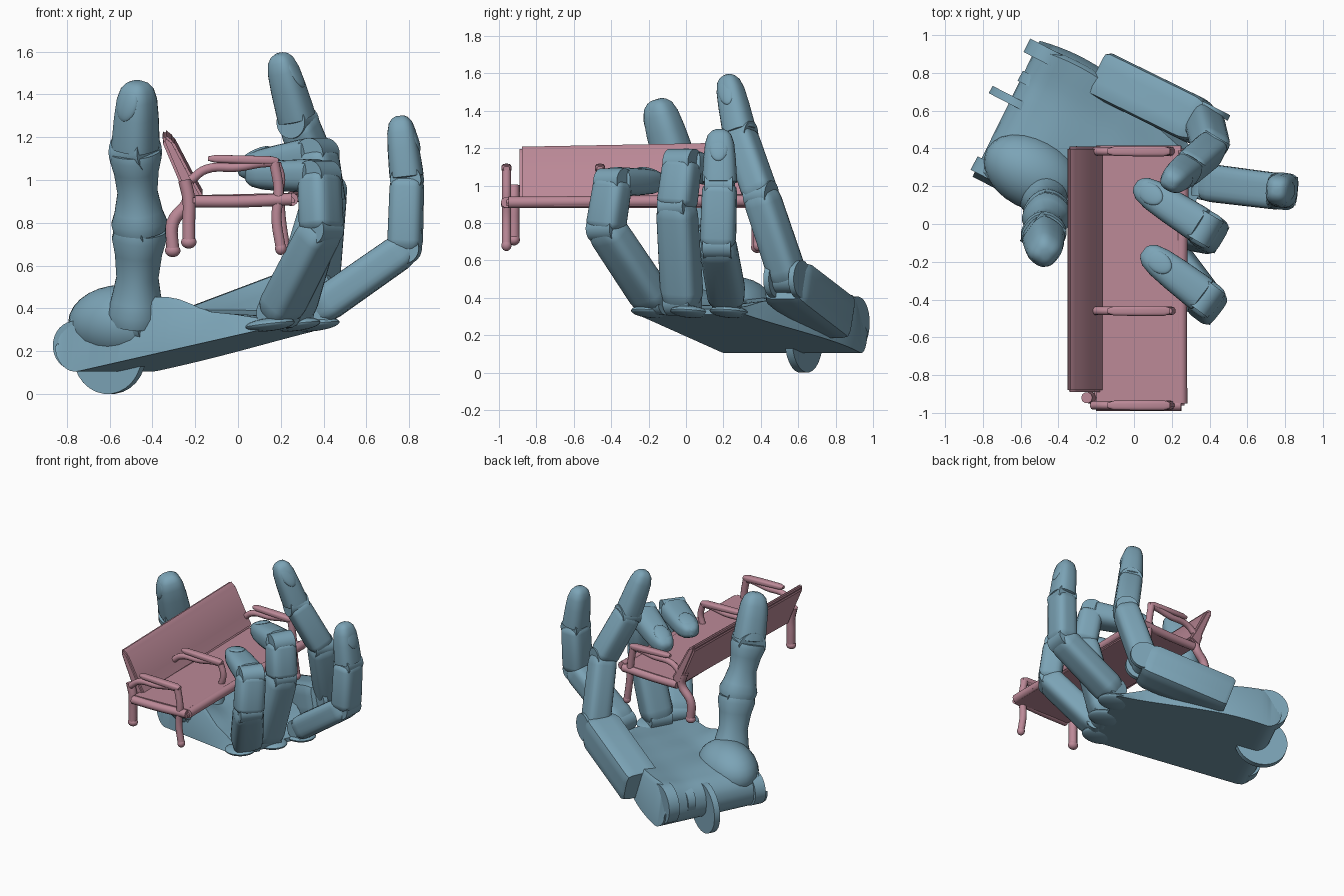
import bpy, bmesh, math
from mathutils import Vector as V

if "Cube" in bpy.data.objects:
    bpy.data.objects.remove(bpy.data.objects["Cube"])


def material(name, col):
    m = bpy.data.materials.new(name)
    m.diffuse_color = (*col, 1)
    m.use_nodes = True
    m.node_tree.nodes["Principled BSDF"].inputs["Base Color"].default_value = m.diffuse_color
    return m


BLUE = material("hand_blue", (0.20, 0.37, 0.47))
ROSE = material("bench_rose", (0.50, 0.25, 0.31))


def finish(name, bm, mat, angle=35):
    bmesh.ops.recalc_face_normals(bm, faces=bm.faces)
    me = bpy.data.meshes.new(name)
    bm.to_mesh(me)
    bm.free()
    ob = bpy.data.objects.new(name, me)
    bpy.context.collection.objects.link(ob)
    me.materials.append(mat)
    bpy.ops.object.select_all(action='DESELECT')
    ob.select_set(True)
    bpy.context.view_layer.objects.active = ob
    bpy.ops.object.shade_smooth_by_angle(angle=math.radians(angle))
    return ob


def loft(name, p, q, side, secs, w, h, power=2.0, mat=BLUE, n=28):
    """Superellipse sections (t, scale) strung from p to q; w lies along side."""
    p, q = V(p), V(q)
    d = (q - p).normalized()
    s = V(side)
    s = (s - d * s.dot(d)).normalized()
    up = s.cross(d)
    bm = bmesh.new()
    rings = []
    for t, k in secs:
        ring = []
        for i in range(n):
            a = 2 * math.pi * (i + 0.5) / n
            c, z = math.cos(a), math.sin(a)
            r = (abs(c) ** power + abs(z) ** power) ** (-1 / power)
            ring.append(bm.verts.new(p.lerp(q, t) + s * (c * r * w * k) + up * (z * r * h * k)))
        rings.append(ring)
    for a, b in zip(rings, rings[1:]):
        for i in range(n):
            bm.faces.new((a[i], a[(i + 1) % n], b[(i + 1) % n], b[i]))
    bm.faces.new(rings[0])
    bm.faces.new(rings[-1])
    return finish(name, bm, mat)


def disc(name, c, axis, r, half):
    c, axis = V(c), V(axis).normalized()
    return loft(name, c - axis * half, c + axis * half, (0, 0, 1), [(0, 1), (1, 1)], r, r)


def ellipsoid(name, c, r, x, y, mat=BLUE):
    """Ellipsoid with its local x and y along the given vectors."""
    x, y = V(x).normalized(), V(y).normalized()
    z = x.cross(y)
    bm = bmesh.new()
    bmesh.ops.create_uvsphere(bm, u_segments=24, v_segments=14, radius=1)
    for v in bm.verts:
        v.co = V(c) + x * v.co.x * r[0] + y * v.co.y * r[1] + z * v.co.z * r[2]
    return finish(name, bm, mat)


BONE = [(-0.02, .78), (.05, .96), (.12, 1), (.9, .97), (.97, .92), (1.03, .75)]
TIP = [(.04, .8), (.06, 1.02), (.15, 1.02), (.5, .95), (.75, .86), (.9, .7), (.97, .48), (1, .25)]
THUMB_BONE = [(0, 1.1), (.12, 1.18), (.25, 1.02), (.5, .85), (.75, .95), (.92, 1.1), (1, 1.05)]


def finger(name, pts, side, w, h, bone=BONE, power=4.0):
    pts, s = [V(p) for p in pts], V(side).normalized()
    last = len(pts) - 2
    for i, (p, q) in enumerate(zip(pts, pts[1:])):
        k = 1 - 0.05 * i
        tip = i == last
        loft(f"{name}_{'tip' if tip else 'bone'}_{i}", p, q, s, TIP if tip else bone,
             w * k, h * k, 2.8 if tip else power)
        disc(f"{name}_hinge_{i}", p, s, h * 0.85, w * 0.75)
    # fingernail on the outer side of the tip
    d = (pts[-1] - pts[-2]).normalized()
    up = s.cross(d).normalized()
    x = (d - up * 0.25).normalized()
    ellipsoid(name + "_nail", pts[-1] - d * 0.10 + up * h * 0.64,
              (0.08, w * 0.52, h * 0.2), x, s.normalized())


E = V((0.46, 0.89, 0))      # across the palm
D = V((0.89, -0.46, 0))     # from wrist to fingers

# fingers and thumb
finger("index_finger", [(.19, -.17, .38), (.39, -.43, .77), (.38, -.39, 1.02), (.05, -.14, 1.02)],
       (.6, .8, 0), .105, .085)
finger("middle_finger", [(.25, -.02, .38), (.40, -.05, .89), (.37, -.02, 1.12), (.01, .21, 1.05)],
       (.5, .86, 0), .105, .09)
finger("ring_finger", [(.38, .22, .40), (.78, .17, .68), (.79, .18, 1.0), (.755, .18, 1.30)],
       (.1, 1, 0), .10, .085)
finger("little_finger", [(.37, .55, .50), (.41, .40, .95), (.28, .29, 1.27), (.19, .22, 1.59)],
       (.5, .85, 0), .09, .09)
finger("thumb", [(-.48, .17, .33), (-.46, .05, .76), (-.48, -.06, 1.13), (-.47, -.16, 1.46)],
       (.8, -.6, 0), .11, .115, THUMB_BONE, 2.3)

# palm: thin at the knuckles, thick and rounded at the heel, hollow in the middle
TOP = [(.36, .36, .37, .42), (.46, .40, .39, .42), (.46, .38, .38, .40), (.38, .36, .37, .39), (.35, .34, .34, .35)]


def top_height(u, v):
    a, b = u * 4, v * 3
    i, j = min(int(a), 3), min(int(b), 2)
    a, b = a - i, b - j
    a, b = a * a * (3 - 2 * a), b * b * (3 - 2 * b)
    return ((TOP[i][j] * (1 - b) + TOP[i][j + 1] * b) * (1 - a)
            + (TOP[i + 1][j] * (1 - b) + TOP[i + 1][j + 1] * b) * a)


bm = bmesh.new()
NU, NV = 26, 16
grids = []
for upper in (0, 1):
    g = []
    for i in range(NU + 1):
        u = (i / NU) ** 1.6
        l = V((-.855, .25, 0)).lerp(V((.15, -.26, 0)), u)
        r = V((-.50, .97, 0)).lerp(V((.42, .32, 0)), u) + E * .12 * math.sin(math.pi * u) * (1 - u)
        k = math.sqrt(1 - max(0, 1 - u / .11) ** 2) * .92 + .08
        row = []
        for j in range(NV + 1):
            v = j / NV
            co = l.lerp(r, v)
            z = top_height(u, v) if upper else .10 + .21 * max(0, (u - .08) / .92)
            if upper:       # pull the upper rim in for a rounded edge
                co = co + (E * .03 if j == 0 else -E * .03 if j == NV else V((0, 0, 0)))
                z -= .03 if j in (0, NV) else 0
            co.z = .23 + (z - .23) * k
            row.append(bm.verts.new(co))
        g.append(row)
    grids.append(g)
    for i in range(NU):
        for j in range(NV):
            bm.faces.new((g[i][j], g[i + 1][j], g[i + 1][j + 1], g[i][j + 1]))
lo, hi = grids
rim = ([(i, 0) for i in range(NU)] + [(NU, j) for j in range(NV)]
       + [(i, NV) for i in range(NU, 0, -1)] + [(0, j) for j in range(NV, 0, -1)])
for (a, b), (c, d) in zip(rim, rim[1:] + rim[:1]):
    bm.faces.new((lo[a][b], lo[c][d], hi[c][d], hi[a][b]))
finish("palm", bm, BLUE)
ellipsoid("thumb_mound", (-.54, .27, .33), (.27, .19, .18), D, E)

# knuckle lips under the three inner fingers
for i, c in enumerate([(.15, -.19, .325), (.27, .02, .325), (.36, .23, .325)]):
    ellipsoid(f"knuckle_lip_{i}", c, (.12, .10, .03), D + V((0, 0, .12)), E)

# side bone carrying the little finger
loft("little_finger_palm_bone", (-.17, .79, .29), (.36, .53, .49), E,
     [(0, .9), (.04, 1), (.9, 1), (.95, .95), (1, .85)], .125, .12, 8)
for k in (-1, 1):
    disc(f"little_finger_fork_{k}", V((.38, .54, .5)) + E * .075 * k, E, .10, .016)

# wrist hinge: lugs along the heel plus a large central wheel
for i, (t, half, r) in enumerate([(.03, .04, .115), (.72, .03, .10), (.93, .04, .14)]):
    c = V((-.755, .25, .225)).lerp(V((-.42, .93, .27)), t)
    disc(f"wrist_lug_{i}", c, E, r, half)
disc("wrist_wheel", (-.60, .63, .18), E, .18, .022)


# bench seat and back: profiles extruded along the bench
def sheet(name, outline, y0, y1, rise):
    bm = bmesh.new()
    face = bm.faces.new([bm.verts.new((x, y0, z)) for x, z in outline])
    ext = bmesh.ops.extrude_face_region(bm, geom=[face])
    for v in ext["geom"]:
        if isinstance(v, bmesh.types.BMVert):
            v.co.y = y1
            v.co.z += rise
    bmesh.ops.recalc_face_normals(bm, faces=bm.faces)
    bmesh.ops.bevel(bm, geom=bm.edges[:], offset=.012, segments=2, affect='EDGES')
    return finish(name, bm, ROSE)


sheet("bench_seat", [(.27, .88), (.28, .91), (.25, .94), (-.17, .93), (-.21, .93), (-.21, .88)], -.96, .40, 0)
sheet("bench_back", [(-.23, .88), (-.16, .92), (-.20, .99), (-.30, 1.18), (-.345, 1.215),
                     (-.355, 1.18), (-.27, .98)], -.89, .41, .025)


def tube(name, pts, r):
    cu = bpy.data.curves.new(name, 'CURVE')
    cu.dimensions = '3D'
    cu.bevel_depth = r
    cu.bevel_resolution = 3
    cu.resolution_u = 6
    cu.use_fill_caps = True
    sp = cu.splines.new('BEZIER')
    sp.bezier_points.add(len(pts) - 1)
    for i, (b, p) in enumerate(zip(sp.bezier_points, pts)):
        b.co = p
        b.handle_left_type = b.handle_right_type = 'AUTO'
    ob = bpy.data.objects.new(name, cu)
    bpy.context.collection.objects.link(ob)
    cu.materials.append(ROSE)


# legs and armrests, one set per end
for end, y, fx, rx, yr, rz in (("near", -.96, .20, -.23, -.92, .71), ("far", .385, .22, -.305, .38, .67)):
    tube(f"bench_front_leg_{end}", [(fx, y, .68), (fx - .02, y, .82), (.19, y, .95), (.17, y, 1.08)], .025)
    tube(f"bench_rear_leg_{end}", [(rx, yr, rz), (rx, yr, .80), (-.23, yr, .91), (-.25, yr, 1.0)], .03)
    ellipsoid(f"bench_front_foot_{end}", (fx, y, .68), (.027, .027, .03), (1, 0, 0), (0, 1, 0), ROSE)
    ellipsoid(f"bench_rear_foot_{end}", (rx, yr, rz), (.036, .032, .03), (1, 0, 0), (0, 1, 0), ROSE)
    tube(f"bench_rail_{end}", [(-.20, y, .90), (0, y, .90), (.25, y, .91)], .03)
for end, y in (("near", -.96), ("middle", -.46), ("far", .385)):
    tube(f"bench_armrest_{end}", [(-.22, y, 1.0), (-.15, y, 1.05), (0, y, 1.06), (.12, y, 1.08), (.18, y, 1.08)], .022)
    loft(f"bench_arm_pad_{end}", (-.14, y, 1.10), (.19, y, 1.09), (0, 1, 0),
         [(0, .5), (.1, .9), (.5, 1), (.9, 1), (1, .6)], .027, .02, 3, ROSE)
tube("bench_middle_strut", [(.18, -.46, .92), (.20, -.46, 1.0), (.18, -.46, 1.08)], .022)
tube("bench_front_rail", [(.25, -.95, .91), (.25, -.3, .915), (.26, .39, .92)], .032)
